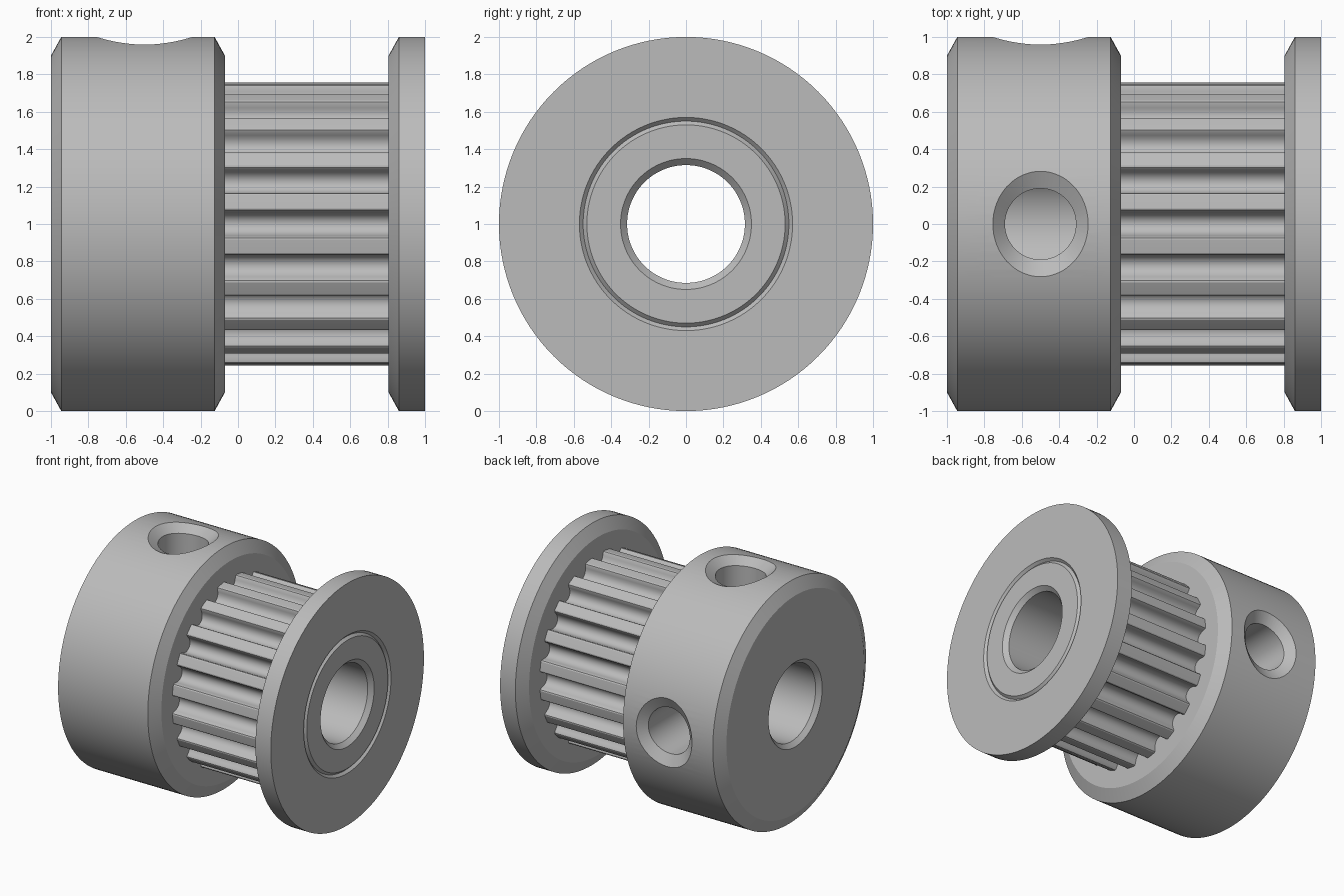
import bpy, bmesh, math
from math import radians, sin, cos, pi, sqrt

SEGMENTS = 128
TEETH = 20
BORE = 0.315

cube = bpy.data.objects.get("Cube")
if cube:
    bpy.data.objects.remove(cube, do_unlink=True)

metal = bpy.data.materials.new("grey metal")
metal.use_nodes = True
GREY = (0.5, 0.5, 0.5, 1)
metal.diffuse_color = GREY
metal.node_tree.nodes["Principled BSDF"].inputs["Base Color"].default_value = GREY


def loft(name, rings, close=False, caps=False):
    """Skin a list of equal point rings into an object."""
    bm = bmesh.new()
    rows = [[bm.verts.new(p) for p in ring] for ring in rings]
    pairs = list(zip(rows, rows[1:]))
    if close:
        pairs.append((rows[-1], rows[0]))
    n = len(rows[0])
    for a, b in pairs:
        for i in range(n):
            j = (i + 1) % n
            bm.faces.new((a[i], a[j], b[j], b[i]))
    if caps:
        bm.faces.new(rows[0])
        bm.faces.new(rows[-1])
    bmesh.ops.recalc_face_normals(bm, faces=bm.faces)
    mesh = bpy.data.meshes.new(name)
    bm.to_mesh(mesh)
    bm.free()
    mesh.materials.append(metal)
    obj = bpy.data.objects.new(name, mesh)
    bpy.context.collection.objects.link(obj)
    return obj


def lathe(name, profile):
    """Revolve a closed (x, radius) profile around the shaft axis at z = 1."""
    turns = [2 * pi * i / SEGMENTS for i in range(SEGMENTS)]
    rings = [[(x, r * cos(a), 1 + r * sin(a)) for a in turns] for x, r in profile]
    return loft(name, rings, close=True)


def smooth(obj, angle=25):
    bpy.ops.object.select_all(action='DESELECT')
    obj.select_set(True)
    bpy.context.view_layer.objects.active = obj
    bpy.ops.object.shade_smooth_by_angle(angle=radians(angle))


# Hub with chamfered rims and a chamfered bore
hub = lathe("hub", [(-1, 0.35), (-1, 0.9), (-0.945, 1), (-0.125, 1),
                    (-0.07, 0.9), (-0.07, BORE), (-0.965, BORE)])

# Core sleeve, reaching through the flange
sleeve = lathe("core_sleeve", [(-0.07, BORE), (-0.07, 0.55), (0.98, 0.55),
                               (1, 0.53), (1, 0.35), (0.965, BORE)])

# Pressed-on flange, leaving a fine V groove around the sleeve
flange = lathe("belt_flange", [(0.805, 0.55), (0.805, 0.9), (0.86, 1),
                               (1, 1), (1, 0.57), (0.98, 0.55)])

# Toothed barrel: half a groove (degrees from its middle, radius), mirrored and repeated
half = [(1.8, 0.669), (3.4, 0.682), (4.5, 0.703), (4.9, 0.725),
        (5.15, 0.745), (5.6, 0.757), (6.3, 0.761)]
groove = [(-a, r) for a, r in reversed(half)] + [(0, 0.665)] + half + [(9, 0.761)]
outline = [(radians(a + k * 360 / TEETH), r) for k in range(TEETH) for a, r in groove]
barrel = loft("toothed_barrel", [[(x, r * cos(a), 1 + r * sin(a)) for a, r in outline]
                                 for x in (-0.075, 0.81)])


# Set screw holes with countersinks that follow the round hub
def screw_cutter(name, to_back):
    turns = [2 * pi * i / 64 for i in range(64)]

    def ring(rx, ry, height, curved):
        points = []
        for a in turns:
            u, v = rx * cos(a), ry * sin(a)
            h = height - (1 - sqrt(1 - v * v) if curved else 0)
            points.append((u - 0.5, h, 1 - v) if to_back else (u - 0.5, v, 1 + h))
        return points

    cutter = loft(name, [ring(0.19, 0.19, 0.1, False), ring(0.19, 0.19, 0.935, True),
                         ring(0.255, 0.282, 1, True), ring(0.32, 0.374, 1.065, True),
                         ring(0.32, 0.374, 1.2, False)], caps=True)
    cutter.hide_render = True
    return cutter


for label, to_back in (("top", False), ("back", True)):
    cutter = screw_cutter(label + "_screw_cutter", to_back)
    cut = hub.modifiers.new(label + " screw hole", 'BOOLEAN')
    cut.operation = 'DIFFERENCE'
    cut.solver = 'EXACT'
    cut.object = cutter
    bpy.context.view_layer.objects.active = hub
    bpy.ops.object.modifier_apply(modifier=cut.name)
    bpy.data.objects.remove(cutter, do_unlink=True)

for part in (hub, sleeve, flange, barrel):
    smooth(part)
